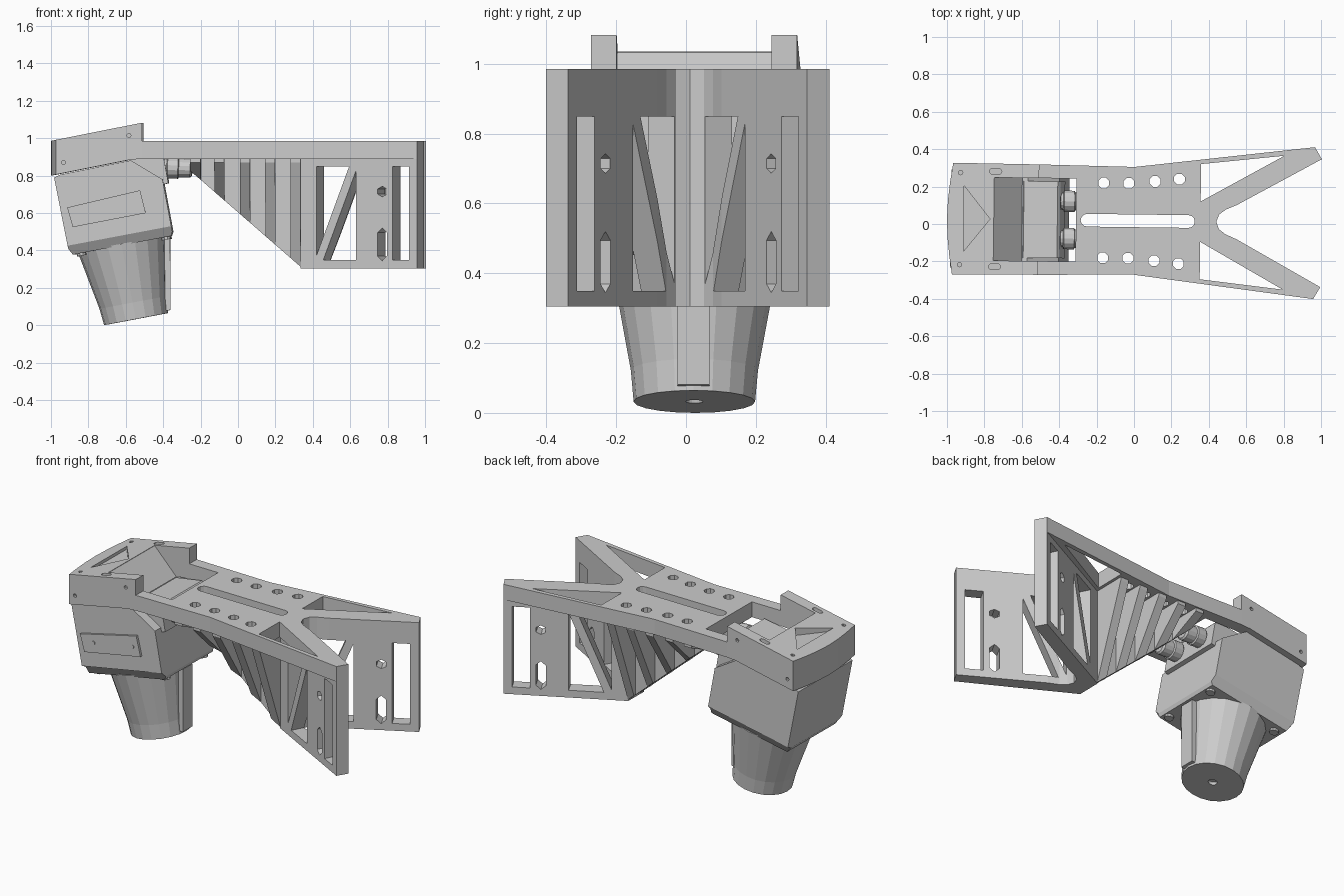
import bpy, bmesh, math
from mathutils import Matrix, Vector

if "Cube" in bpy.data.objects:
    bpy.data.objects.remove(bpy.data.objects["Cube"])

TILT = math.radians(10.7)
parts = []

def finish(bm, name, keep=True):
    bmesh.ops.recalc_face_normals(bm, faces=bm.faces)
    me = bpy.data.meshes.new(name)
    bm.to_mesh(me)
    bm.free()
    ob = bpy.data.objects.new(name, me)
    bpy.context.collection.objects.link(ob)
    if keep:
        parts.append(ob)
    return ob

def add_prism(bm, pts, axis, lo, hi, mat=None):
    """Extrude a closed profile: 'z' takes (x, y), 'y' takes (x, z), 'x' takes (y, z)."""
    f = {'z': lambda p, h: (p[0], p[1], h), 'y': lambda p, h: (p[0], h, p[1]),
         'x': lambda p, h: (h, p[0], p[1])}[axis]
    M = mat or Matrix()
    a = [bm.verts.new(M @ Vector(f(p, lo))) for p in pts]
    b = [bm.verts.new(M @ Vector(f(p, hi))) for p in pts]
    bm.faces.new(a)
    bm.faces.new(b[::-1])
    n = len(pts)
    for i in range(n):
        bm.faces.new((a[i], b[i], b[(i + 1) % n], a[(i + 1) % n]))

def prism(name, pts, axis, lo, hi, keep=True):
    bm = bmesh.new()
    add_prism(bm, pts, axis, lo, hi)
    return finish(bm, name, keep)

def boolean(ob, cutter, op='DIFFERENCE'):
    m = ob.modifiers.new('cut', 'BOOLEAN')
    m.object, m.operation, m.solver = cutter, op, 'EXACT'
    bpy.context.view_layer.objects.active = ob
    bpy.ops.object.modifier_apply(modifier=m.name)
    bpy.data.objects.remove(cutter)

def ngon(cx, cy, r, n, rot=0):
    return [(cx + r * math.cos(rot + 2 * math.pi * i / n),
             cy + r * math.sin(rot + 2 * math.pi * i / n)) for i in range(n)]

def sym(half):
    """Mirror a half outline (y >= 0) across the x axis."""
    return half + [(x, -y) for x, y in reversed(half) if abs(y) > 1e-6]

def slot(x0, x1, r):
    arc = [math.pi / 2 - math.pi * i / 6 for i in range(7)]
    return ([(x1 - r + r * math.cos(a), r * math.sin(a)) for a in arc] +
            [(x0 + r - r * math.cos(a), -r * math.sin(a)) for a in arc])

OPENING = [(-.75, 1.033), (-.59, .87), (-.59, .7), (-.31, .7), (-.31, 1.2), (-.75, 1.2)]
NOTCH = [(1, .342), (.55, .092), (.49, .066), (.455, .04), (.44, 0)]

# Forked top plate with slot, round holes and triangular openings
plate = prism('top_plate', sym([(-.51, .295), (0, .288), (.963, .406)] + NOTCH), 'z', .89, .985)
bm = bmesh.new()
add_prism(bm, slot(-.285, .325, .034), 'z', .8, 1.1)
for s in (1, -1):
    for x, y in ((-.165, .2), (-.03, .2), (.11, .212), (.24, .226)):
        add_prism(bm, ngon(x, y * s, .031, 8, .4), 'z', .8, 1.1)
    add_prism(bm, [(.355, .308 * s), (.80, .358 * s), (.355, .108 * s)], 'z', .8, 1.1)
boolean(plate, finish(bm, 'plate_cutter', False))
boolean(plate, prism('opening_cutter', OPENING, 'y', -.222, .222, False))

# Tilted head: curved plan cut to the side profile
head = prism('mount_head', sym([(-.51, .295), (-.97, .298), (-.985, .2), (-.996, .1), (-1, 0)]),
             'z', .7, 1.2)
boolean(head, prism('head_profile', [(-1.1, .78), (-1.1, .966), (-.51, 1.083), (-.51, .89), (-.57, .886)],
                    'y', -.5, .5, False), 'INTERSECT')
boolean(head, prism('head_opening', OPENING, 'y', -.222, .222, False))
bm = bmesh.new()
add_prism(bm, [(-.91, .175), (-.91, -.175), (-.77, 0)], 'z', .985, 1.2)
for s in (1, -1):
    add_prism(bm, ngon(-.93, .246 * s, .012, 8), 'z', .95, 1.2)
    add_prism(bm, [(x, y + .255 * s) for x, y in slot(-.775, -.71, .015)], 'z', .96, 1.2)
    for x, z in ((-.93, .87), (-.58, 1.015)):
        add_prism(bm, ngon(x, z, .011, 8), 'y', *sorted((.28 * s, .32 * s)))
boolean(head, finish(bm, 'head_cutter', False))

# V-shaped mounting walls with braced windows, holes and slots
walls = prism('mounting_walls', sym([(.335, .075), (.963, .406)] + NOTCH), 'z', .305, .89)
bm = bmesh.new()
ang = math.atan2(.331, .628)
windows = [[(.42, .37), (.42, .85), (.597, .85)],
           [(.458, .35), (.635, .35), (.635, .83)],
           [(.83, .35), (.92, .35), (.92, .85), (.83, .85)],
           ngon(.775, .715, .028, 6, math.pi / 6),
           [(.75, .37), (.775, .345), (.80, .37), (.80, .495), (.775, .52), (.75, .495)]]
for s in (1, -1):
    M = (Matrix.Diagonal((1, s, 1, 1)) @ Matrix.Translation((.963, .406, 0)) @
         Matrix.Rotation(ang, 4, 'Z'))
    for w in windows:
        add_prism(bm, [((x - .963) / math.cos(ang), z) for x, z in w], 'y', -.1, .03, M)
boolean(walls, finish(bm, 'window_cutter', False))

# Sloping spine webs beside the slot, with triangular fins reaching the plate edge
def slope(x):
    return .305 + (.345 - x) * .87

for s, side in ((1, 'back'), (-1, 'front')):
    prism(side + '_spine_web', [(-.28, .89), (-.28, slope(-.28)), (.345, slope(.345)), (.345, .89)],
          'y', *sorted((.036 * s, .075 * s)))
    for i, x in enumerate((-.225, -.097, .04, .175, .31)):
        fin = prism(f'{side}_fin_{i + 1}', [(.05 * s, .89), (.28 * s, .89), (.28 * s, .87),
                    (.075 * s, slope(x + .027)), (.05 * s, slope(x + .027))], 'x', x - .027, x + .027)
        boolean(fin, prism('slope_cutter', [(-.5, slope(-.5)), (.5, slope(.5)), (.5, 0), (-.5, 0)],
                           'y', -.4, .4, False))

# Sensor body: tilted block, narrowed toward its base
bm = bmesh.new()
add_prism(bm, [(-.98, .79), (-.945, .806), (-.57, .882), (-.40, .78), (-.348, .50), (-.355, .478),
               (-.88, .378), (-.905, .41)], 'y', -.262, .262)
bmesh.ops.bisect_plane(bm, geom=bm.verts[:] + bm.edges[:] + bm.faces[:],
                       plane_co=(-.62, 0, .48), plane_no=(-math.sin(TILT), 0, math.cos(TILT)))
for v in bm.verts:
    h = (v.co.z - .48) * math.cos(TILT) - (v.co.x + .62) * math.sin(TILT)
    if h < -.01:
        v.co.y *= .88
finish(bm, 'sensor_body')
prism('sensor_rear_block', [(-.60, .86), (-.59, .885), (-.41, .915), (-.395, .90), (-.37, .76), (-.6, .7)],
      'y', -.205, .205)

# Raised front side panel with screw heads
prism('side_panel', [(-.91, .63), (-.88, .525), (-.49, .60), (-.52, .722)], 'y', -.277, -.25)
bm = bmesh.new()
for x, z in ((-.815, .60), (-.545, .65)):
    add_prism(bm, ngon(x, z, .011, 8), 'y', -.282, -.27)
finish(bm, 'panel_screws')

def lathe(name, profile, n, mat):
    """Closed turned part from (radius, height) rings."""
    bm = bmesh.new()
    rings = [[bm.verts.new(mat @ Vector((x, y, h))) for x, y in ngon(0, 0, r, n)] for r, h in profile]
    for a, b in zip(rings, rings[1:]):
        for i in range(n):
            bm.faces.new((a[i], a[(i + 1) % n], b[(i + 1) % n], b[i]))
    bm.faces.new(rings[0])
    bm.faces.new(rings[-1])
    return finish(bm, name)

# Tapered lens hood with centre recess and its key rib
axis = Matrix.Translation((-.545, 0, .033)) @ Matrix.Rotation(-TILT, 4, 'Y')
lathe('lens_hood', [(.02, .015), (.025, 0), (.174, 0), (.182, .09), (.24, .41)], 20, axis)
prism('lens_key_rib', [(-.47, .46), (-.362, .47), (-.361, .082), (-.47, .06)], 'y', -.046, .046)

# Base corner screws
for i, (x, y) in enumerate(((-.22, .18), (-.22, -.18), (.24, .18), (.24, -.18))):
    lathe(f'base_screw_{i + 1}', [(.026, .387), (.026, .43)], 10, axis @ Matrix.Translation((x, y, 0)))

# Two cable connectors behind the body
for s, side in ((1, 'back'), (-1, 'front')):
    M = (Matrix.Translation((-.42, .1 * s, .845)) @ Matrix.Rotation(math.radians(92), 4, 'Y'))
    lathe(side + '_connector', [(.045, 0), (.045, .04), (.058, .045), (.058, .1), (.05, .105),
                                (.05, .165), (.04, .175)], 14, M)

# The whole assembly sits very slightly turned, standing on the ground
low = min(v.co.z for ob in parts for v in ob.data.vertices)
turn = Matrix.Translation((0, .017, 0)) @ Matrix.Rotation(-.0127, 4, 'Z')
for ob in parts:
    ob.data.transform(Matrix.Translation((0, 0, -low)) @ turn)
